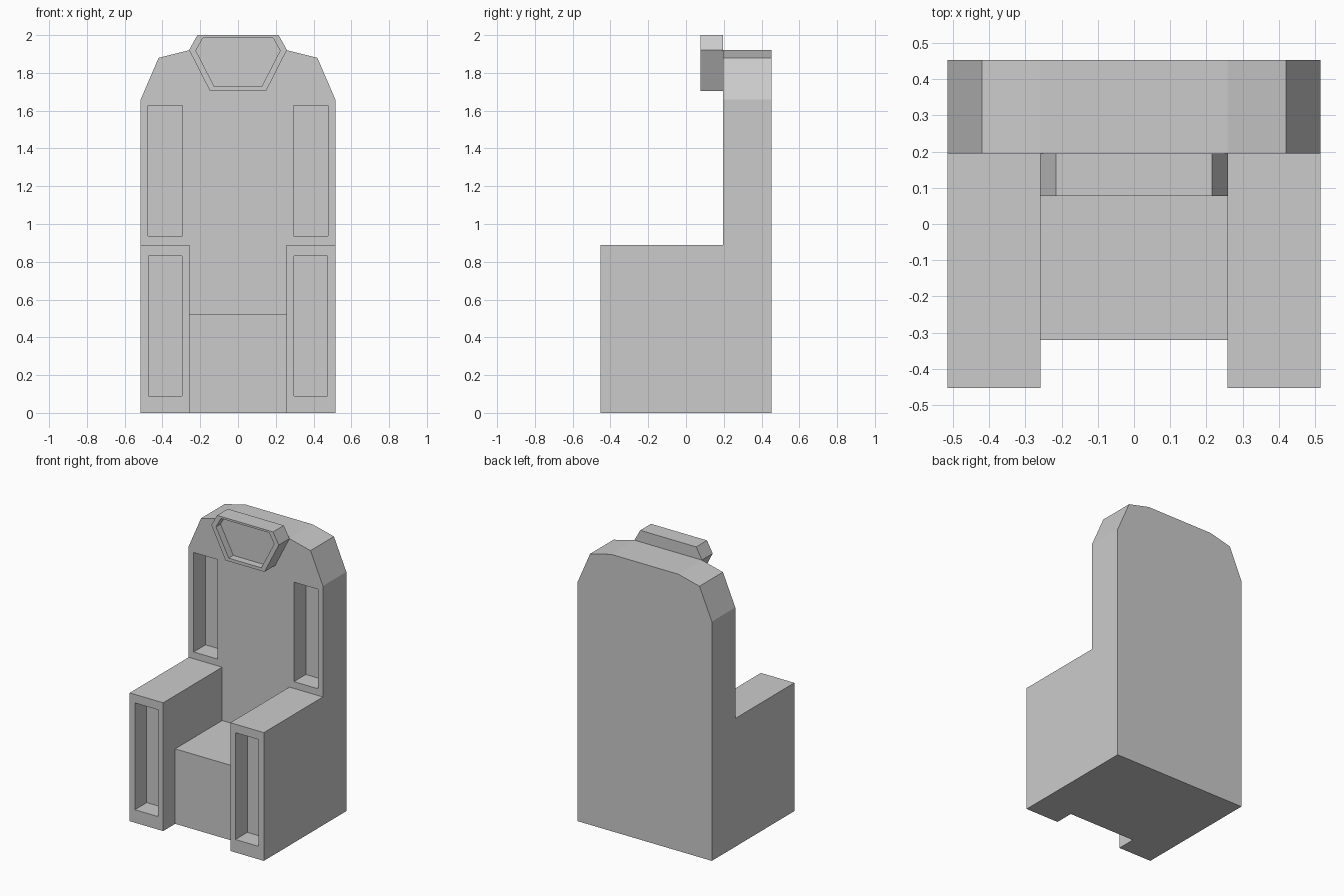
import bpy, bmesh

if "Cube" in bpy.data.objects:
    bpy.data.objects.remove(bpy.data.objects["Cube"])


def prism(name, outline, y0, y1):
    """Extrude an x-z outline from y0 to y1."""
    bm = bmesh.new()
    face = bm.faces.new([bm.verts.new((x, y0, z)) for x, z in outline])
    new = bmesh.ops.extrude_face_region(bm, geom=[face])["geom"]
    verts = [v for v in new if isinstance(v, bmesh.types.BMVert)]
    bmesh.ops.translate(bm, verts=verts, vec=(0, y1 - y0, 0))
    bmesh.ops.recalc_face_normals(bm, faces=bm.faces)
    mesh = bpy.data.meshes.new(name)
    bm.to_mesh(mesh)
    bm.free()
    obj = bpy.data.objects.new(name, mesh)
    bpy.context.collection.objects.link(obj)
    return obj


def rect(x0, x1, z0, z1):
    return [(x0, z0), (x1, z0), (x1, z1), (x0, z1)]


def mirrored(half):
    """Complete a right-hand outline, listed bottom to top."""
    return half + [(-x, z) for x, z in reversed(half)]


def recess(obj, outline, y, depth):
    """Cut a pocket into the front face at y."""
    cutter = prism("recess_cutter", outline, y - 0.05, y + depth)
    cutter.hide_render = True
    mod = obj.modifiers.new("recess", "BOOLEAN")
    mod.operation = "DIFFERENCE"
    mod.solver = "EXACT"
    mod.object = cutter
    bpy.context.view_layer.objects.active = obj
    bpy.ops.object.modifier_apply(modifier=mod.name)
    bpy.data.objects.remove(cutter)


W, INNER = 0.515, 0.258          # outer and inner half widths
FRONT, BACK_FRONT, REAR = -0.452, 0.195, 0.452

# Tall backrest with chamfered shoulders and a slot on each side
backrest = prism("backrest", mirrored([(W, 0), (W, 1.66), (0.42, 1.88), (INNER, 1.92)]),
                 BACK_FRONT, REAR)
for s in (-1, 1):
    recess(backrest, rect(s * 0.293, s * 0.477, 0.937, 1.627), BACK_FRONT, 0.13)

# Seat block
prism("seat", rect(-INNER, INNER, 0, 0.52), -0.32, BACK_FRONT)

# Armrests with recessed fronts
for s, side in ((-1, "left"), (1, "right")):
    arm = prism(f"armrest_{side}", rect(s * INNER, s * W, 0, 0.89), FRONT, BACK_FRONT)
    recess(arm, rect(s * 0.297, s * 0.475, 0.09, 0.831), FRONT, 0.13)

# Six-sided headrest with a shallow pocket
headrest = prism("headrest", mirrored([(0.149, 1.705), (0.259, 1.921), (0.215, 2.0)]),
                 0.077, BACK_FRONT)
recess(headrest, mirrored([(0.125, 1.727), (0.223, 1.918), (0.185, 1.986)]), 0.077, 0.05)
